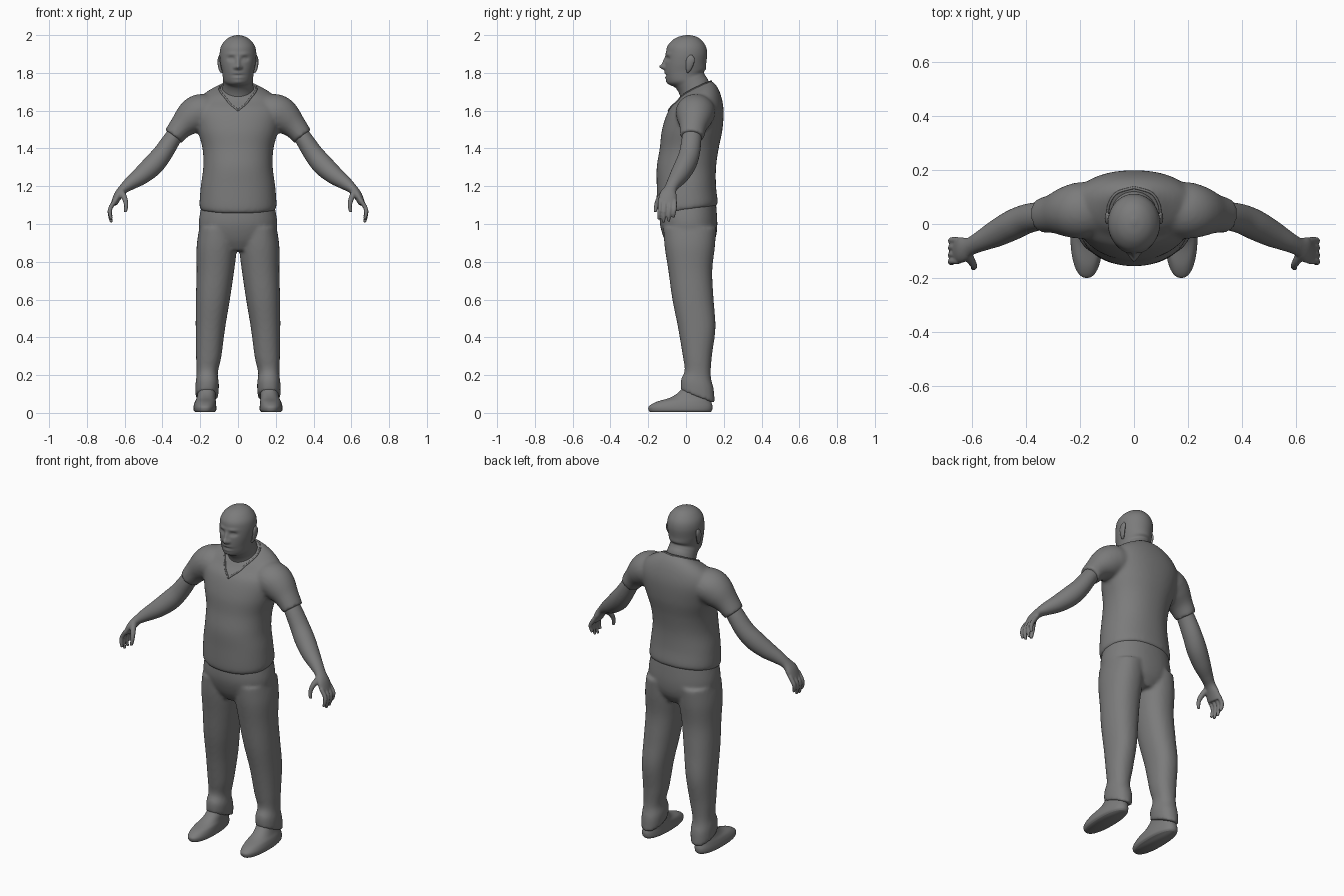
import bpy, bmesh, math
from mathutils import Vector

cube = bpy.data.objects.get("Cube")
if cube:
    bpy.data.objects.remove(cube, do_unlink=True)

grey = bpy.data.materials.new("plain_grey")
grey.use_nodes = True
grey.diffuse_color = (0.2, 0.2, 0.2, 1)
grey.node_tree.nodes["Principled BSDF"].inputs["Base Color"].default_value = (0.2, 0.2, 0.2, 1)


def smooth_path(rows, steps):
    """Catmull-Rom interpolation through rows of numbers."""
    rows = [Vector(r) for r in rows]
    out = []
    for i in range(len(rows) - 1):
        a, b, c, d = (rows[max(i - 1, 0)], rows[i], rows[i + 1], rows[min(i + 2, len(rows) - 1)])
        for s in range(steps):
            t = s / steps
            out.append(b + ((c - a) * t + (a * 2 - b * 5 + c * 4 - d) * t ** 2
                            + ((b - c) * 3 + d - a) * t ** 3) / 2)
    return out + [rows[-1]]


def skin(bm, rings, sides, power):
    """Bridge rings of (centre, half-axis u, half-axis v) into a closed body."""
    loops = []
    for centre, u, v in rings:
        loop = []
        for k in range(sides):
            a = math.tau * k / sides
            c, s = math.cos(a), math.sin(a)
            c = math.copysign(abs(c) ** (2 / power), c)
            s = math.copysign(abs(s) ** (2 / power), s)
            loop.append(bm.verts.new(centre + u * c + v * s))
        loops.append(loop)
    for lo, hi in zip(loops, loops[1:]):
        for k in range(sides):
            n = (k + 1) % sides
            bm.faces.new((lo[k], lo[n], hi[n], hi[k]))
    bm.faces.new(loops[0][::-1])
    bm.faces.new(loops[-1])


def stack(bm, rows, sides=48, power=2.0, steps=6, mirror=1):
    """Rows of (z, x, y, half width, half depth, tilt)."""
    rings = [(Vector((r[1] * mirror, r[2], r[0])), Vector((r[3], 0, 0)), Vector((0, r[4], r[5])))
             for r in smooth_path(rows, steps)]
    skin(bm, rings, sides, power)


def tube(bm, rows, sides=24, steps=6, mirror=1):
    """Rows of (x, y, z, radius along y, radius across)."""
    pts = smooth_path(rows, steps)
    rings = []
    for i, p in enumerate(pts):
        d = Vector(pts[min(i + 1, len(pts) - 1)][:3]) - Vector(pts[max(i - 1, 0)][:3])
        d.normalize()
        u = Vector((0, 1, 0))
        u = (u - d * u.dot(d)).normalized()
        v = d.cross(u)
        centre, u, v = Vector(p[:3]), u * p[3], v * p[4]
        for w in (centre, u, v):
            w.x *= mirror
        rings.append((centre, u, v))
    skin(bm, rings, sides, 2.0)


def finish(name, bm, voxel=0, relax=0, mirror=False):
    bmesh.ops.recalc_face_normals(bm, faces=bm.faces)
    me = bpy.data.meshes.new(name)
    bm.to_mesh(me)
    bm.free()
    me.materials.append(grey)
    ob = bpy.data.objects.new(name, me)
    bpy.context.collection.objects.link(ob)
    for p in me.polygons:
        p.use_smooth = True
    if voxel:
        m = ob.modifiers.new("merge", 'REMESH')
        m.mode, m.voxel_size, m.use_smooth_shade = 'VOXEL', voxel, True
        m = ob.modifiers.new("relax", 'SMOOTH')
        m.factor, m.iterations = 0.5, relax
    if mirror:
        ob.modifiers.new("mirror", 'MIRROR').use_mirror_merge = False
    return ob


# Shirt: torso and two sleeves fused together
bm = bmesh.new()
stack(bm, [(1.075, 0, .01, .195, .152, .02), (1.1, 0, .007, .204, .161, .018),
           (1.2, 0, .002, .197, .157, 0), (1.3, 0, .002, .184, .157, 0),
           (1.4, 0, .017, .188, .156, 0), (1.5, 0, .033, .215, .16, 0),
           (1.6, 0, .053, .235, .146, 0), (1.66, 0, .07, .21, .118, .01),
           (1.7, 0, .068, .16, .098, .025), (1.725, 0, .06, .1, .075, .035)], power=2.2)
for side in (1, -1):
    tube(bm, [(.14, .055, 1.59, .1, .09), (.2, .05, 1.59, .105, .098), (.25, .045, 1.56, .094, .09),
              (.3, .038, 1.515, .073, .066), (.343, .032, 1.463, .064, .055)], mirror=side)
shirt = finish("shirt", bm, .01, 6)

# Collar trim lying on the shirt in a V
bpy.context.view_layer.update()
worn = shirt.evaluated_get(bpy.context.evaluated_depsgraph_get())
half = [(0, -.1, 1.605), (.045, -.075, 1.655), (.085, -.03, 1.705),
        (.1, .04, 1.73), (.07, .11, 1.75), (0, .135, 1.758)]
line = [worn.closest_point_on_mesh(p)[1] for p in smooth_path(half, 6)]
line += [Vector((-p.x, p.y, p.z)) for p in line[-2:0:-1]]
cu = bpy.data.curves.new("collar_trim", 'CURVE')
cu.dimensions, cu.bevel_depth, cu.bevel_resolution = '3D', .005, 2
sp = cu.splines.new('POLY')
sp.points.add(len(line) - 1)
for pt, p in zip(sp.points, line):
    pt.co = (*p, 1)
sp.use_cyclic_u = True
cu.materials.append(grey)
bpy.context.collection.objects.link(bpy.data.objects.new("collar_trim", cu))

# Trousers: hips and two legs fused together
bm = bmesh.new()
stack(bm, [(.86, 0, .02, .09, .1, 0), (.92, 0, .02, .185, .135, 0), (1.0, 0, .014, .208, .152, 0),
           (1.1, 0, .01, .192, .148, .02)], power=2.2)
for side in (1, -1):
    stack(bm, [(.98, .105, .02, .1, .14, 0), (.88, .112, .02, .107, .133, 0),
               (.75, .12, .023, .099, .116, 0), (.6, .133, .037, .09, .109, 0),
               (.45, .146, .057, .078, .099, 0), (.3, .155, .06, .067, .077, 0),
               (.21, .163, .062, .056, .069, -.015), (.15, .163, .06, .062, .087, -.025),
               (.085, .165, .062, .06, .09, -.035)], power=2.2, mirror=side)
finish("trousers", bm, .01, 5)

# Arms with palm, fingers and thumb
bm = bmesh.new()
tube(bm, [(.29, .037, 1.53, .045, .04), (.345, .03, 1.455, .052, .046), (.4, .018, 1.372, .055, .052),
          (.45, -.004, 1.312, .056, .056), (.51, -.035, 1.258, .05, .049), (.57, -.065, 1.215, .038, .036),
          (.607, -.083, 1.185, .034, .026), (.635, -.095, 1.15, .047, .023), (.657, -.1, 1.105, .048, .017)])
for y, tip in ((-.06, 1.035), (-.086, 1.012), (-.113, 1.008), (-.138, 1.025)):
    tube(bm, [(.65, y, 1.125, .012, .012), (.675, y, 1.085, .012, .012),
              (.678, y - .004, (1.085 + tip) / 2, .011, .011), (.67, y - .006, tip, .008, .008)], sides=12)
tube(bm, [(.618, -.11, 1.172, .02, .018), (.6, -.142, 1.135, .015, .015),
          (.592, -.157, 1.1, .012, .012), (.597, -.163, 1.062, .009, .009)], sides=12)
finish("arms", bm, .005, 4, True)

# Shoes
bm = bmesh.new()
stack(bm, [(.004, .175, -.03, .052, .16, 0), (.015, .175, -.03, .06, .168, 0),
           (.035, .175, -.028, .06, .168, 0), (.058, .173, -.012, .056, .146, 0),
           (.08, .169, .022, .05, .108, 0), (.11, .165, .042, .047, .08, 0),
           (.16, .163, .058, .042, .056, 0)], power=2.3)
finish("shoes", bm, 0, 0, True)

# Head and neck
bm = bmesh.new()
stack(bm, [(1.66, 0, .055, .09, .075, .04), (1.72, 0, .043, .082, .075, .04),
           (1.755, 0, .022, .079, .078, .034), (1.775, 0, 0, .08, .095, .03),
           (1.81, 0, -.002, .085, .108, .012), (1.85, 0, -.002, .093, .109, 0),
           (1.9, 0, .003, .097, .109, 0), (1.94, 0, .003, .09, .102, 0),
           (1.972, 0, .005, .068, .078, 0), (1.991, 0, .008, .04, .048, 0),
           (2.0, 0, .01, .008, .01, 0)], sides=96, steps=8)
# Facial relief: x, z, spread x, spread z, push along y
relief = [(0, 1.832, .014, .014, -.026), (0, 1.858, .01, .024, -.012), (0, 1.787, .028, .005, .007),
          (0, 1.799, .026, .007, -.005), (0, 1.775, .024, .007, -.005), (0, 1.752, .028, .012, -.006)]
for side in (1, -1):
    relief += [(side * .036, 1.875, .018, .011, .013), (side * .036, 1.874, .009, .006, -.006),
               (side * .034, 1.9, .026, .009, -.005), (side * .017, 1.828, .007, .008, -.008)]
for v in bm.verts:
    if v.co.y < -.03:
        x, z = v.co.x, v.co.z
        v.co.y += sum(d * math.exp(-((x - cx) / sx) ** 2 - ((z - cz) / sz) ** 2)
                      for cx, cz, sx, sz, d in relief)
finish("head", bm)

# Ears
bm = bmesh.new()
tube(bm, [(.086, .008, 1.803, .006, .006), (.094, .014, 1.82, .014, .008),
          (.099, .02, 1.85, .021, .009), (.099, .025, 1.875, .021, .008), (.094, .026, 1.893, .008, .005)])
finish("ears", bm, 0, 0, True)
